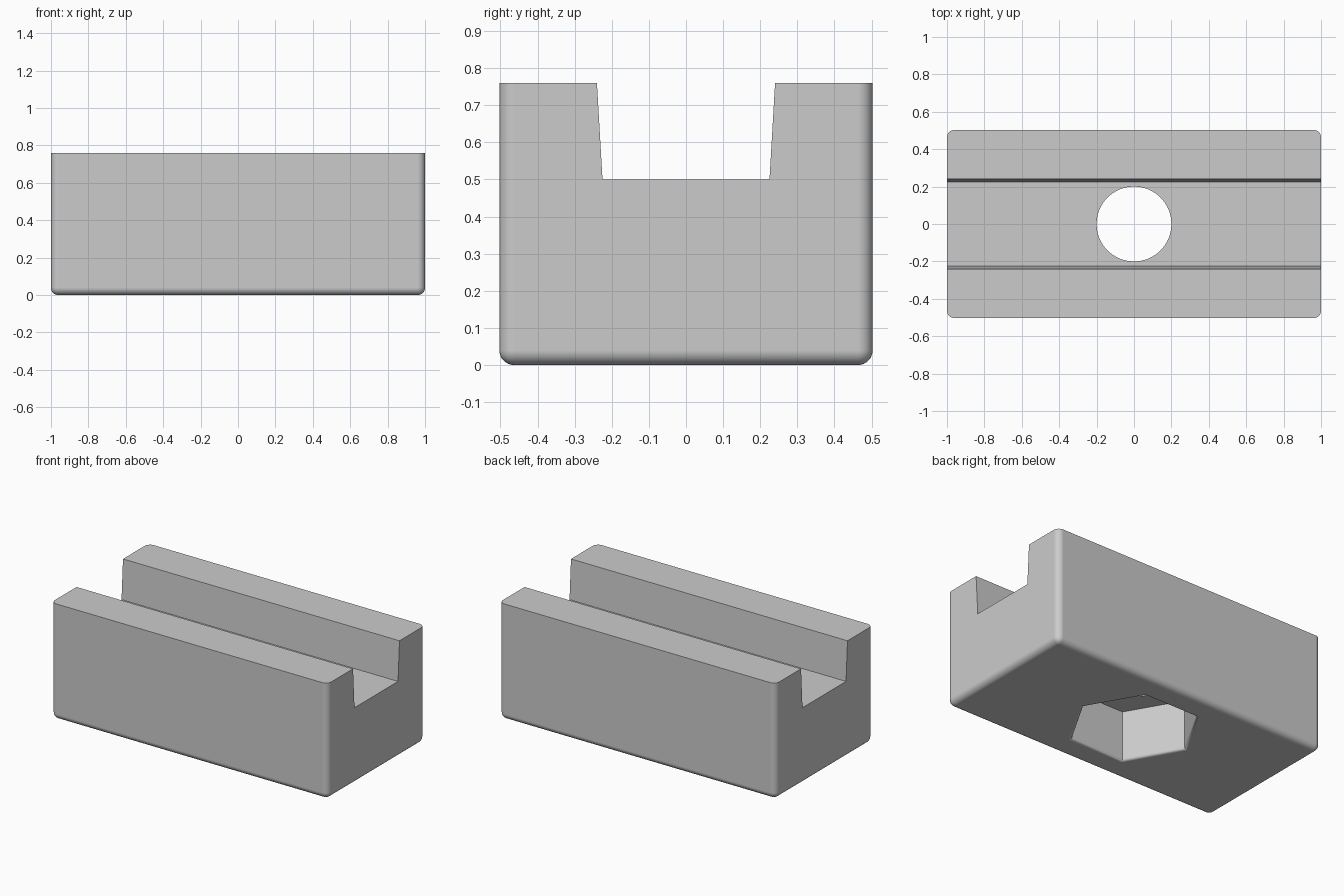
import bpy, bmesh, math

if "Cube" in bpy.data.objects:
    bpy.data.objects.remove(bpy.data.objects["Cube"])

LENGTH, WIDTH, HEIGHT = 2.0, 1.006, 0.76
FILLET = 0.04

grey = bpy.data.materials.new("plain grey")
grey.diffuse_color = (0.6, 0.6, 0.6, 1)
grey.use_nodes = True
grey.node_tree.nodes["Principled BSDF"].inputs["Base Color"].default_value = grey.diffuse_color


def make_object(name, bm):
    bmesh.ops.recalc_face_normals(bm, faces=bm.faces[:])
    mesh = bpy.data.meshes.new(name)
    bm.to_mesh(mesh)
    bm.free()
    mesh.materials.append(grey)
    obj = bpy.data.objects.new(name, mesh)
    bpy.context.collection.objects.link(obj)
    return obj


def loft(name, rings):
    """Closed solid through matching rings of points."""
    bm = bmesh.new()
    loops = [[bm.verts.new(p) for p in ring] for ring in rings]
    n = len(loops[0])
    for a, b in zip(loops, loops[1:]):
        for i in range(n):
            j = (i + 1) % n
            bm.faces.new((a[i], a[j], b[j], b[i]))
    bm.faces.new(loops[0])
    bm.faces.new(loops[-1])
    return make_object(name, bm)


def polygon(sides, radius, z):
    step = math.tau / sides
    return [(radius * math.cos(i * step), radius * math.sin(i * step), z)
            for i in range(sides)]


# Body: block with rounded upright and bottom edges
bm = bmesh.new()
bmesh.ops.create_cube(bm, size=1)
for v in bm.verts:
    v.co = (v.co.x * LENGTH, v.co.y * WIDTH, (v.co.z + 0.5) * HEIGHT)
edges = [e for e in bm.edges if min(v.co.z for v in e.verts) < 0.01]
bmesh.ops.bevel(bm, geom=edges, offset=FILLET, segments=8, profile=0.5,
                affect='EDGES', clamp_overlap=True)
block = make_object("slotted_block", bm)

# Tapered channel along the top
slope = (0.24 - 0.225) / (HEIGHT - 0.5)
top = HEIGHT + 0.1
half = 0.225 + slope * (top - 0.5)
section = [(-0.225, 0.5), (0.225, 0.5), (half, top), (-half, top)]
channel = loft("channel_cutter", [[(x, y, z) for y, z in section] for x in (-1.1, 1.1)])

# Round through hole
hole = loft("hole_cutter", [polygon(64, 0.2, z) for z in (-0.1, 0.9)])

# Hexagonal nut pocket with a softly rounded rim
rim, radius = 0.02, 0.385
rings = [polygon(6, radius + rim, -0.1)]
for i in range(6):
    a = math.radians(90 * i / 5)
    rings.append(polygon(6, radius + rim * (1 - math.sin(a)), rim * (1 - math.cos(a))))
rings.append(polygon(6, radius, 0.33))
pocket = loft("pocket_cutter", rings)

# Cut the openings
bpy.context.view_layer.objects.active = block
block.select_set(True)
for cutter in (channel, pocket, hole):
    mod = block.modifiers.new(cutter.name, 'BOOLEAN')
    mod.operation = 'DIFFERENCE'
    mod.solver = 'EXACT'
    mod.object = cutter
    bpy.ops.object.modifier_apply(modifier=mod.name)
    bpy.data.objects.remove(cutter)

# Smooth fillets, crisp cut edges
bpy.ops.object.shade_smooth_by_angle(angle=math.radians(30))
normals = block.modifiers.new("flat_face_normals", 'WEIGHTED_NORMAL')
normals.keep_sharp = True
